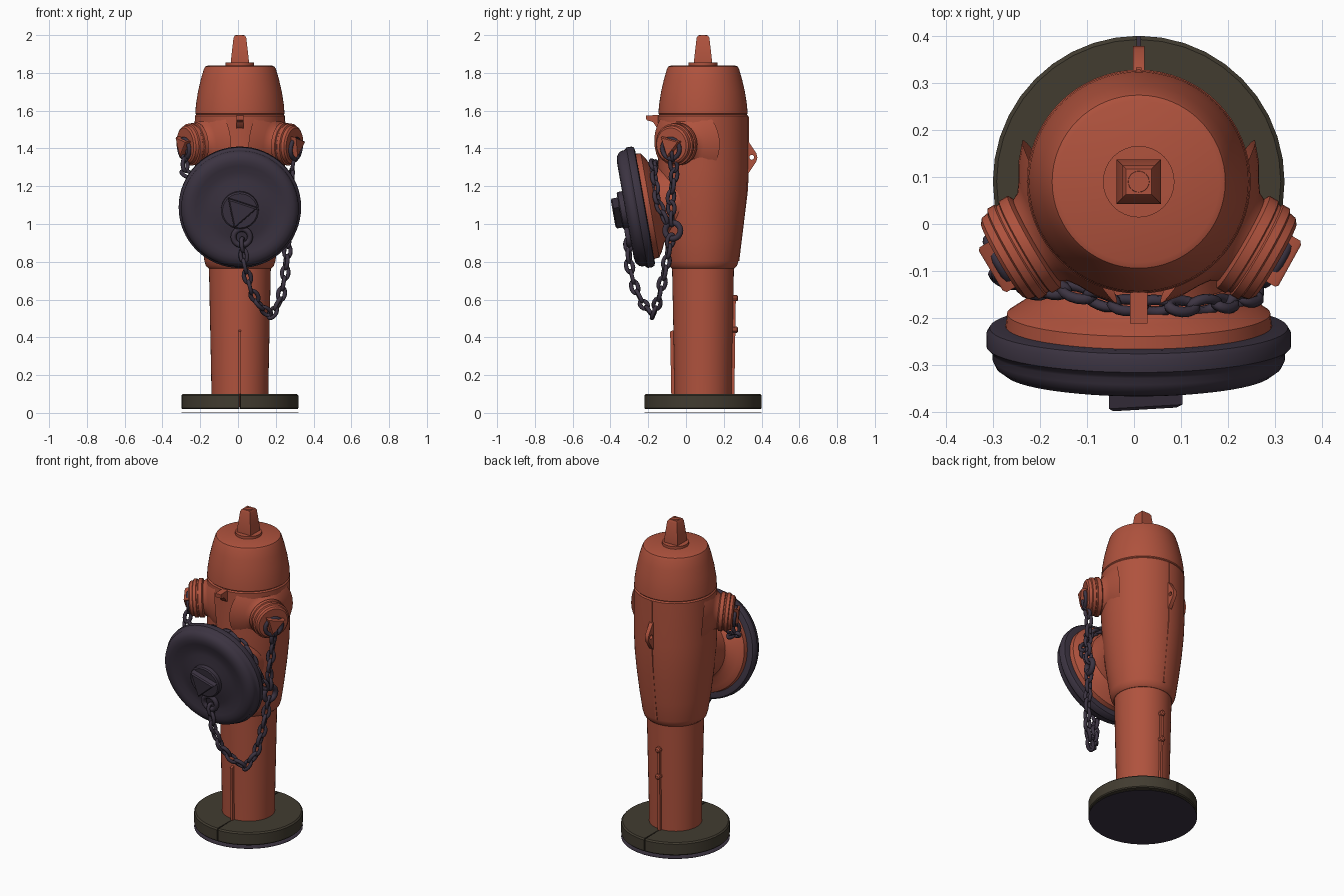
import bpy, bmesh, math
from mathutils import Vector, Matrix

if "Cube" in bpy.data.objects:
    bpy.data.objects.remove(bpy.data.objects["Cube"], do_unlink=True)


def material(name, rgb):
    m = bpy.data.materials.new(name)
    m.use_nodes = True
    m.diffuse_color = (*rgb, 1)
    m.node_tree.nodes["Principled BSDF"].inputs["Base Color"].default_value = (*rgb, 1)
    return m


RED = material("faded red paint", (0.43, 0.085, 0.047))
PURPLE = material("dark purple iron", (0.045, 0.034, 0.054))
STONE = material("dark olive base", (0.054, 0.045, 0.03))
CX, CY = 0.01, 0.09


def finish(name, bm, mat, matrix=None, angle=35):
    """Turn a bmesh into an object, smooth except at sharp edges."""
    bmesh.ops.remove_doubles(bm, verts=bm.verts, dist=1e-5)
    bmesh.ops.recalc_face_normals(bm, faces=bm.faces)
    for f in bm.faces:
        f.smooth = True
    for e in bm.edges:
        e.smooth = len(e.link_faces) == 2 and e.calc_face_angle() < math.radians(angle)
    me = bpy.data.meshes.new(name)
    bm.to_mesh(me)
    bm.free()
    me.materials.append(mat)
    ob = bpy.data.objects.new(name, me)
    if matrix:
        ob.matrix_world = matrix
    bpy.context.collection.objects.link(ob)
    return ob


def lathe(name, profile, mat, matrix, sides=48, phase=0.0, sweep=math.tau):
    """Revolve (radius, height) points round local z."""
    bm = bmesh.new()
    full = sweep > 6.28
    rings = []
    for i in range(sides if full else sides + 1):
        a = phase + sweep * i / sides
        rings.append([bm.verts.new((r * math.cos(a), r * math.sin(a), h)) for r, h in profile])
    for i in range(sides):
        a, b = rings[i], rings[(i + 1) % len(rings)]
        for j in range(len(profile) - 1):
            bm.faces.new((a[j], b[j], b[j + 1], a[j + 1]))
    if not full:
        bm.faces.new(rings[0])
        bm.faces.new(rings[-1])
    bmesh.ops.dissolve_degenerate(bm, dist=1e-6, edges=bm.edges)
    return finish(name, bm, mat, matrix)


def plate(name, outlines, width, mat):
    """Upright plate from (y, z) outlines; later outlines are holes."""
    bm = bmesh.new()
    for pts in outlines:
        vs = [bm.verts.new((CX - width / 2, y, z)) for y, z in pts]
        for i, v in enumerate(vs):
            bm.edges.new((v, vs[(i + 1) % len(vs)]))
    bmesh.ops.triangle_fill(bm, use_beauty=True, edges=bm.edges[:])
    out = bmesh.ops.extrude_face_region(bm, geom=bm.faces[:], use_keep_orig=True)
    moved = [g for g in out["geom"] if isinstance(g, bmesh.types.BMVert)]
    bmesh.ops.translate(bm, verts=moved, vec=(width, 0, 0))
    return finish(name, bm, mat)


def add_link(bm, matrix, half_len, half_wid, wire, n=14, k=6):
    rings = []
    for i in range(n):
        a = math.tau * i / n
        c, d = Vector((half_len * math.cos(a), half_wid * math.sin(a), 0)), Vector((math.cos(a), math.sin(a), 0))
        rings.append([bm.verts.new(matrix @ (c + d * wire * math.cos(b) + Vector((0, 0, wire * math.sin(b)))))
                      for b in (math.tau * j / k for j in range(k))])
    for i in range(n):
        a, b = rings[i], rings[(i + 1) % n]
        for j in range(k):
            bm.faces.new((a[j], b[j], b[(j + 1) % k], a[(j + 1) % k]))


def ring(name, matrix, radius, wire):
    bm = bmesh.new()
    add_link(bm, matrix, radius, radius, wire, 24, 10)
    return finish(name, bm, PURPLE, angle=70)


def chain(name, path, pitch=0.058):
    """Interlocking links spaced evenly along a path."""
    pts = [Vector(p) for p in path]
    bm = bmesh.new()
    travelled, count = 0.0, 0
    for a, b in zip(pts, pts[1:]):
        seg = b - a
        while count * pitch <= travelled + seg.length:
            pos = a + seg.normalized() * (count * pitch - travelled)
            rot = seg.to_track_quat('X', 'Z').to_matrix().to_4x4()
            twist = Matrix.Rotation(math.pi / 4 + count * math.pi / 2, 4, 'X')
            add_link(bm, Matrix.Translation(pos) @ rot @ twist, 0.034, 0.018, 0.0115)
            count += 1
        travelled += seg.length
    return finish(name, bm, PURPLE, angle=70)


def frame(origin, direction):
    return Matrix.Translation(origin) @ Vector(direction).to_track_quat('Z', 'Y').to_matrix().to_4x4()


AXIS = Matrix.Translation((CX, CY, 0))

# Base: two half rings with a narrow joint, over a thin ground disc
for side, start in (("left", -math.pi / 2), ("right", math.pi / 2)):
    lathe(side + "_base_half", [(0.13, 0.02), (0.305, 0.02), (0.31, 0.026), (0.31, 0.092), (0.302, 0.1), (0.13, 0.1)],
          STONE, AXIS, 20, start + 0.012, math.pi - 0.024)
lathe("ground_disc", [(0, 0), (0.31, 0), (0.31, 0.002), (0, 0.002)], PURPLE, AXIS, 40)

# Body and bonnet
lathe("lower_pipe", [(0, 0.03), (0.15, 0.03), (0.152, 0.2), (0.164, 0.78), (0, 0.8)], RED, AXIS)
lathe("barrel", [(0, 0.765), (0.166, 0.765), (0.18, 0.778), (0.188, 0.805), (0.205, 0.92), (0.222, 1.06),
                 (0.233, 1.18), (0.238, 1.3), (0.238, 1.572), (0.232, 1.58), (0, 1.58)], RED, AXIS, 64)
lathe("bonnet", [(0, 1.578), (0.23, 1.578), (0.236, 1.585), (0.233, 1.63), (0.222, 1.7), (0.207, 1.765),
                 (0.191, 1.82), (0.184, 1.833), (0.172, 1.838), (0, 1.84)], RED, AXIS, 64)

# Square operating nut
lathe("top_washer", [(0, 1.835), (0.076, 1.835), (0.076, 1.855), (0, 1.857)], RED, AXIS, 32)
s = math.sqrt(2)
lathe("top_nut", [(0, 1.85), (0.047 * s, 1.85), (0.047 * s, 1.87), (0.034 * s, 1.985), (0.027 * s, 1.997), (0, 1.997)],
      RED, AXIS, 4, math.pi / 4)
lathe("top_nut_rim", [(0.013, 1.99), (0.013, 2.0), (0.022, 2.0), (0.024, 1.99)], RED, AXIS, 24)

# Large front outlet with its cap, leaning slightly downwards
tilt = math.radians(10)
FRONT = frame((CX, -0.215, 1.094), (0, -math.cos(tilt), -math.sin(tilt)))
lathe("front_outlet", [(0.2, -0.24), (0.188, -0.14), (0.19, -0.085), (0.205, -0.066), (0.25, -0.045),
                       (0.28, -0.025), (0.284, 0.01), (0, 0.01)], RED, FRONT, 56)
lathe("front_cap", [(0, 0.002), (0.3, 0.002), (0.317, 0.006), (0.324, 0.018), (0.324, 0.045), (0.315, 0.054),
                    (0.311, 0.06), (0.311, 0.074), (0.303, 0.09), (0.285, 0.103), (0.26, 0.108), (0.235, 0.105),
                    (0.2, 0.097), (0.16, 0.097), (0.12, 0.106), (0.08, 0.11), (0, 0.11)], PURPLE, FRONT, 64)
lathe("front_cap_boss", [(0.1, 0.1), (0.1, 0.132), (0.092, 0.138), (0, 0.138)], PURPLE, FRONT, 32)
lathe("front_cap_nut", [(0.095, 0.13), (0.095, 0.168), (0.082, 0.175), (0, 0.175)], PURPLE, FRONT, 3, 0.2)

# Two side outlets with caps, nuts and chain rings
for side, sx in (("left", 1), ("right", -1)):
    m = frame((CX, CY, 1.445), (sx * 0.866, -0.5, -0.08))
    lathe(side + "_outlet", [(0.2, 0.17), (0.165, 0.2), (0.13, 0.22), (0.108, 0.236), (0.098, 0.255), (0, 0.255)],
          RED, m, 40)
    lathe(side + "_cap", [(0, 0.25), (0.1, 0.25), (0.113, 0.257), (0.113, 0.278), (0.107, 0.281), (0.107, 0.288),
                          (0.111, 0.291), (0.111, 0.308), (0.103, 0.312), (0.1, 0.328), (0.09, 0.336), (0, 0.338)],
          RED, m, 40)
    lathe(side + "_cap_nut", [(0.066, 0.33), (0.066, 0.36), (0.058, 0.366), (0, 0.366)], RED, m, 3, 0.3)
    ring(side + "_cap_ring", m @ Matrix.Translation((0, -0.02, 0.342)), 0.052, 0.012)

# Lugs on the barrel
plate("front_lug", [[(-0.13, 1.5), (-0.155, 1.51), (-0.175, 1.54), (-0.21, 1.55), (-0.212, 1.574), (-0.13, 1.578)]],
      0.038, RED)
hole = [(0.348 + 0.013 * math.cos(a), 1.353 + 0.013 * math.sin(a)) for a in (math.tau * i / 12 for i in range(12))]
plate("back_lug", [[(0.318, 1.26), (0.332, 1.27), (0.372, 1.33), (0.378, 1.353), (0.372, 1.375), (0.332, 1.435),
                    (0.318, 1.445)], hole], 0.024, RED)

# Casting seams and small bolts
plate("front_seam", [[(-0.05, 0.1), (-0.078, 0.1), (-0.084, 0.43), (-0.05, 0.445)]], 0.014, RED)
plate("back_seam", [[(0.23, 0.1), (0.256, 0.1), (0.264, 0.62), (0.23, 0.63)]], 0.018, RED)
plate("barrel_seam", [[(0.26, 0.8), (0.282, 0.805), (0.328, 1.18), (0.333, 1.3), (0.333, 1.57), (0.26, 1.57)]],
      0.012, RED)
for i, z in enumerate((0.44, 0.608)):
    lathe("seam_bolt_%d" % (i + 1), [(0.017, 0), (0.017, 0.03), (0.01, 0.036), (0, 0.036)], RED,
          frame((CX, 0.24, z), (0, 1, 0)), 10)

# Chains and their joining rings
ring("front_cap_ring", FRONT @ Matrix.Translation((0.01, -0.145, 0.118)), 0.044, 0.015)
ring("joining_ring", frame((0.27, -0.07, 0.965), (1, -0.3, 0)), 0.042, 0.016)
chain("front_chain", [(0.025, -0.305, 0.89), (0.035, -0.3, 0.78), (0.065, -0.27, 0.66), (0.11, -0.225, 0.575),
                      (0.175, -0.175, 0.515), (0.225, -0.145, 0.6), (0.25, -0.115, 0.74), (0.268, -0.08, 0.92)])
chain("left_chain", [(0.3, -0.075, 1.37), (0.285, -0.06, 1.28), (0.275, -0.08, 1.14), (0.272, -0.075, 1.0)])
chain("right_chain", [(-0.28, -0.085, 1.37), (-0.28, -0.11, 1.27), (-0.22, -0.135, 1.24), (-0.14, -0.14, 1.29),
                      (-0.03, -0.172, 1.325), (0.1, -0.175, 1.315), (0.19, -0.17, 1.25), (0.25, -0.155, 1.13),
                      (0.268, -0.1, 1.0)])
